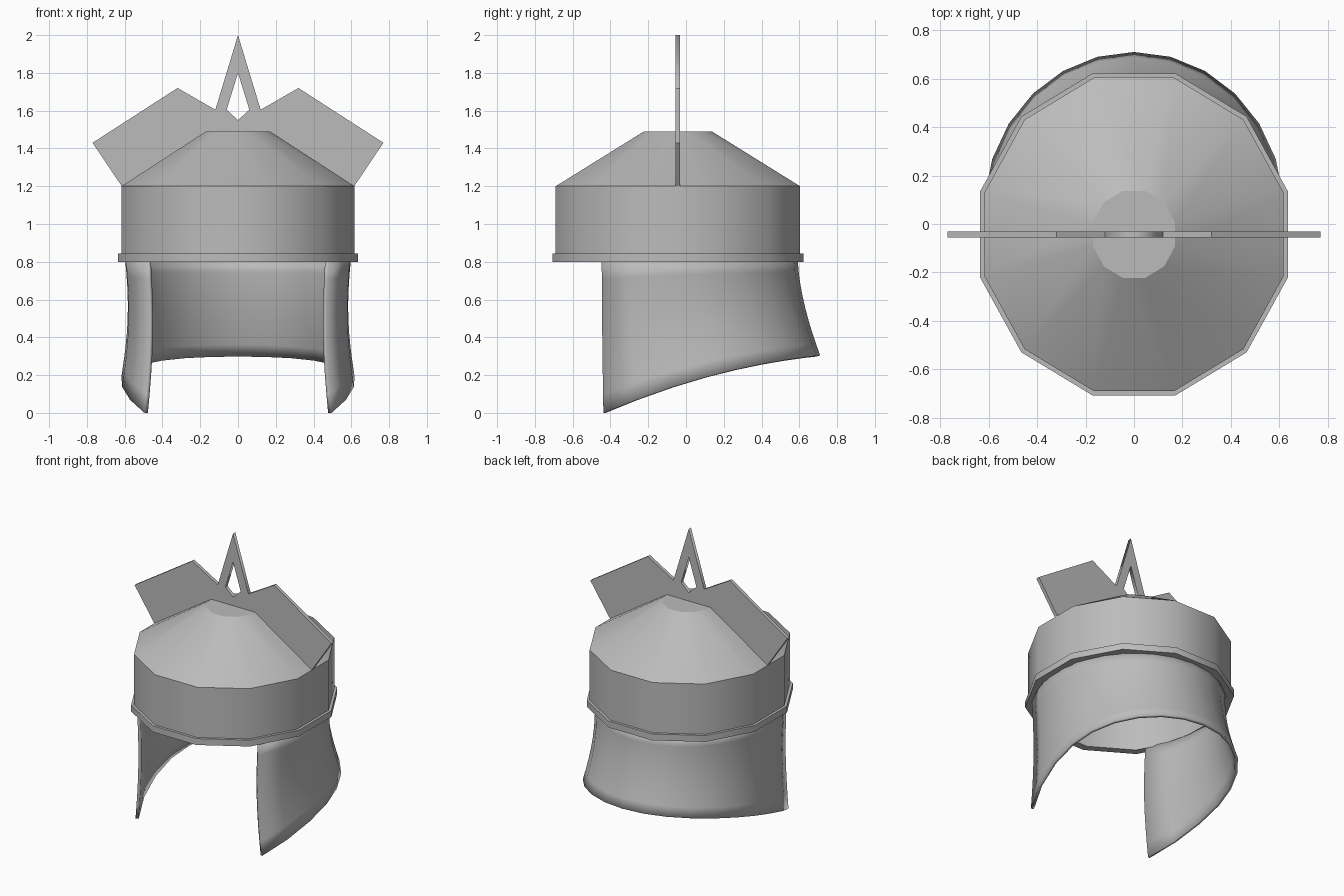
import bpy, bmesh
from math import sin, cos, pi, radians

cube = bpy.data.objects.get("Cube")
if cube:
    bpy.data.objects.remove(cube)

steel = bpy.data.materials.new("grey_steel")
steel.use_nodes = True
GREY = (0.5, 0.5, 0.5, 1)
steel.diffuse_color = GREY
steel.node_tree.nodes["Principled BSDF"].inputs["Base Color"].default_value = GREY

CY = -0.043      # centre of the bowl along y
SIDES = 12


def finish(name, bm, angle=31.5):
    bmesh.ops.recalc_face_normals(bm, faces=bm.faces)
    mesh = bpy.data.meshes.new(name)
    bm.to_mesh(mesh)
    bm.free()
    mesh.materials.append(steel)
    obj = bpy.data.objects.new(name, mesh)
    bpy.context.collection.objects.link(obj)
    bpy.ops.object.select_all(action='DESELECT')
    obj.select_set(True)
    bpy.context.view_layer.objects.active = obj
    bpy.ops.object.shade_smooth_by_angle(angle=radians(angle))
    return obj


def add_ring(bm, ax, ay, z):
    # twelve-sided ring given by its flat-to-flat half sizes
    k = 1 / cos(pi / SIDES)
    turns = [(i + 0.5) * 2 * pi / SIDES for i in range(SIDES)]
    return [bm.verts.new((ax * k * cos(t), CY + ay * k * sin(t), z)) for t in turns]


def bridge(bm, a, b):
    for i in range(len(a)):
        j = (i + 1) % len(a)
        bm.faces.new((a[i], a[j], b[j], b[i]))


# Bowl: straight wall, cone and flat crown, hollow from below
bm = bmesh.new()
outline = [(0.17, 0.18, 1.49), (0.617, 0.647, 1.2), (0.617, 0.647, 0.81),
           (0.59, 0.62, 0.81), (0.59, 0.62, 1.18), (0.16, 0.17, 1.46)]
rings = [add_ring(bm, *p) for p in outline]
for a, b in zip(rings, rings[1:]):
    bridge(bm, a, b)
bm.faces.new(rings[0])
bm.faces.new(rings[-1])
finish("bowl", bm)

# Rim band round the foot of the bowl
bm = bmesh.new()
outline = [(0.635, 0.665, 0.845), (0.635, 0.665, 0.8), (0.585, 0.615, 0.8), (0.585, 0.615, 0.845)]
rings = [add_ring(bm, *p) for p in outline]
for a, b in zip(rings, rings[1:] + rings[:1]):
    bridge(bm, a, b)
finish("rim_band", bm)


# Neck and cheek guard: flared sheet, open at the front
def oval(a, ax, cy, back, front):
    return ax * sin(a), cy + (back if cos(a) > 0 else front) * cos(a)


def guard_point(a, t):
    x0, y0 = oval(a, 0.60, CY, 0.635, 0.67)
    x1, y1 = oval(a, 0.62, 0.05, 0.66, 0.81)
    u = (y1 + 0.437) / 1.147
    low = 0.305 * (1.6 * u - 0.6 * u * u)
    f = t ** 1.6
    x = x0 + (x1 - x0) * f - 0.02 * sin(pi * t) * sin(a)
    return x, y0 + (y1 - y0) * f, 0.81 + (low - 0.81) * t


bm = bmesh.new()
ROWS, COLS, REACH = 8, 18, radians(127)
grid = [[bm.verts.new(guard_point(REACH * (2 * c / COLS - 1), r / ROWS))
         for c in range(COLS + 1)] for r in range(ROWS + 1)]
for r in range(ROWS):
    for c in range(COLS):
        bm.faces.new((grid[r][c], grid[r + 1][c], grid[r + 1][c + 1], grid[r][c + 1]))
guard = finish("neck_guard", bm, 40)
# make the sheet face outwards before thickening it inwards
middle = guard.data.polygons[COLS // 2]
if middle.normal.y < 0:
    guard.data.flip_normals()
solid = guard.modifiers.new("thickness", 'SOLIDIFY')
solid.thickness = 0.02
solid.offset = -1

# Crest: flat wings and a pierced spike, one half mirrored
bm = bmesh.new()
half = [(0, 1.8), (0.06, 1.605), (0, 1.55), (0, 1.475), (0.16, 1.475),
        (0.612, 1.195), (0.77, 1.43), (0.32, 1.72), (0.12, 1.605), (0, 2)]
face = bm.faces.new([bm.verts.new((x, CY - 0.0125, z)) for x, z in half])
out = bmesh.ops.extrude_face_region(bm, geom=[face])
moved = [v for v in out["geom"] if isinstance(v, bmesh.types.BMVert)]
bmesh.ops.translate(bm, verts=moved, vec=(0, 0.025, 0))
bmesh.ops.recalc_face_normals(bm, faces=bm.faces)
seam = [f for f in bm.faces if all(abs(v.co.x) < 1e-4 for v in f.verts)]
bmesh.ops.delete(bm, geom=seam, context='FACES')
crest = finish("crest", bm, 20)
crest.modifiers.new("mirror", 'MIRROR')
